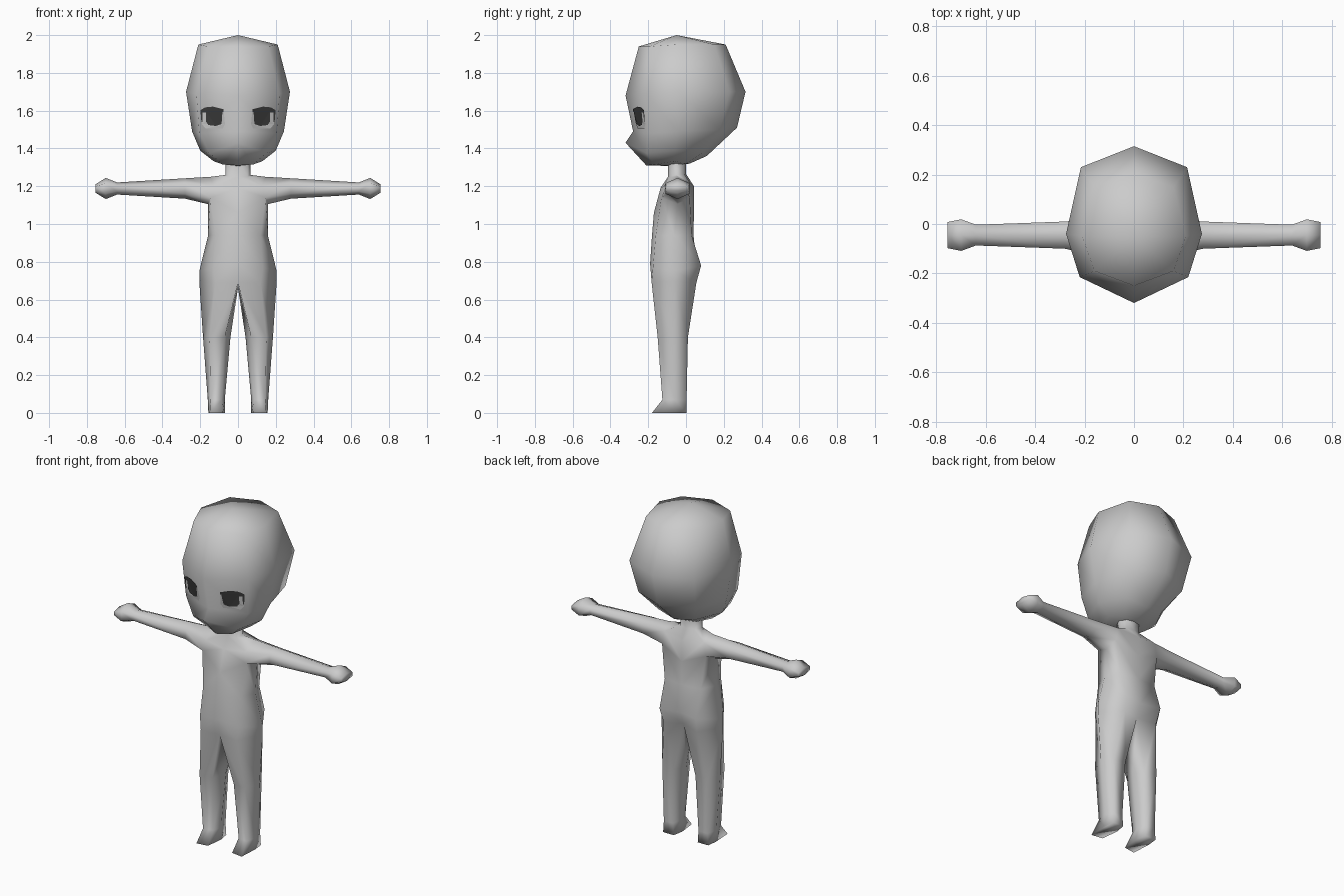
import bpy, bmesh, math
from mathutils import Vector

cube = bpy.data.objects.get("Cube")
if cube:
    bpy.data.objects.remove(cube, do_unlink=True)


def material(name, v):
    m = bpy.data.materials.new(name)
    m.use_nodes = True
    m.diffuse_color = (v, v, v, 1)
    m.node_tree.nodes["Principled BSDF"].inputs["Base Color"].default_value = (v, v, v, 1)
    return m


skin = material("grey skin", 0.6)
dark = material("dark eye", 0.045)


def bridge(bm, a, b, closed=False):
    n = len(a)
    for i in range(n if closed else n - 1):
        j = (i + 1) % n
        bm.faces.new((a[i], a[j], b[j], b[i]))


def half_ring(bm, f, fs, side, bs, b):
    """Front centre (y, z), three side corners (x, y, z), back centre (y, z)."""
    return [bm.verts.new(p) for p in ((0, *f), fs, side, bs, (0, *b))]


def finish(bm, name, angle=180):
    bmesh.ops.recalc_face_normals(bm, faces=bm.faces[:])
    me = bpy.data.meshes.new(name)
    bm.to_mesh(me)
    bm.free()
    me.materials.append(skin)
    ob = bpy.data.objects.new(name, me)
    bpy.context.collection.objects.link(ob)
    # mirror the finished half in place
    bpy.context.view_layer.objects.active = ob
    ob.select_set(True)
    mod = ob.modifiers.new("mirror", 'MIRROR')
    mod.use_clip = True
    bpy.ops.object.modifier_apply(modifier="mirror")
    bpy.ops.object.shade_smooth_by_angle(angle=math.radians(angle))
    ob.select_set(False)
    return ob


# Head: half rings from crown to chin, closed by a fan above and below
bm = bmesh.new()
rings = [half_ring(bm, *r) for r in (
    ((-.25, 1.94), (.16, -.19, 1.94), (.21, -.05, 1.95), (.16, .15, 1.95), (.21, 1.95)),
    ((-.32, 1.68), (.22, -.215, 1.69), (.275, -.04, 1.70), (.215, .23, 1.70), (.315, 1.70)),
    ((-.28, 1.49), (.205, -.2, 1.48), (.243, -.04, 1.49), (.19, .18, 1.50), (.27, 1.51)),
    ((-.32, 1.43), (.15, -.21, 1.375), (.2, -.06, 1.388), (.12, .09, 1.38), (.11, 1.36)),
    ((-.21, 1.31), (.08, -.17, 1.315), (.13, -.06, 1.333), (.07, 0, 1.32), (.02, 1.32)))]
for a, b in zip(rings, rings[1:]):
    bridge(bm, a, b)
for ring, tip in ((rings[0], (0, -.05, 2)), (rings[-1], (0, -.07, 1.307))):
    v = bm.verts.new(tip)
    for a, b in zip(ring, ring[1:]):
        bm.faces.new((a, b, v))
head = finish(bm, "head")

# Body: neck and torso as half rings, leaving the shoulder faces open for the arm
bm = bmesh.new()
torso = [half_ring(bm, *r) for r in (
    ((-.095, 1.34), (.05, -.085, 1.34), (.065, -.05, 1.34), (.045, -.01, 1.34), (0, 1.34)),
    ((-.095, 1.25), (.05, -.085, 1.25), (.065, -.05, 1.26), (.045, -.01, 1.265), (0, 1.265)),
    ((-.135, 1.19), (.13, -.115, 1.2), (.145, -.045, 1.25), (.13, .02, 1.22), (.042, 1.2)),
    ((-.17, 1.06), (.145, -.13, 1.14), (.158, -.045, 1.105), (.145, .02, 1.14), (.042, 1.08)),
    ((-.18, .94), (.12, -.16, .94), (.158, -.06, .94), (.12, .03, .94), (.04, .94)),
    ((-.19, .79), (.13, -.175, .77), (.205, -.06, .75), (.12, .08, .78), (.055, .78)),
    ((-.175, .69), (.12, -.182, .69), (.205, -.06, .70), (.11, .055, .69), (.025, .70)))]
for i, (a, b) in enumerate(zip(torso, torso[1:])):
    if i == 2:
        bridge(bm, a[:2], b[:2])
        bridge(bm, a[3:], b[3:])
    else:
        bridge(bm, a, b)


def limb(bm, start, loops):
    """Continue six-sided loops from an open rim and cap the end."""
    for pts in loops:
        loop = [bm.verts.new(p) for p in pts]
        bridge(bm, start, loop, True)
        start = loop
    bm.faces.new(start)


# Arm and hand: (x, half depth, half height)
arm = [[(x, -.045 + sy * d, 1.188 + sz * h)
        for sy, sz in ((-1, .5), (0, 1), (1, .5), (1, -.5), (0, -1), (-1, -.5))]
       for x, d, h in ((.28, .055, .054), (.64, .042, .032), (.70, .064, .056), (.755, .053, .022))]
up, low = torso[2], torso[3]
limb(bm, up[1:4] + low[3:0:-1], arm)

# Leg and foot: the hip rim closes through a shared crotch point
crotch = bm.verts.new((0, -.06, .66))
legs = [[(xi, yf, z), (xo, yf - .01, z), (side, -.06, z), (xo, yb, z), (xi, yb, z), (inner, -.06, z)]
        for z, xi, xo, side, inner, yf, yb in (
            (.40, .07, .15, .185, .04, -.14, .01),
            (.07, .085, .145, .16, .07, -.115, .003),
            (0, .08, .15, .157, .068, -.17, .003))]
limb(bm, torso[-1] + [crotch], legs)
body = finish(bm, "body")


# Eye details: thin plates laid on the face
def plate(name, outline, mat, lift):
    for sx, tag in ((1, "left"), (-1, "right")):
        bm = bmesh.new()
        pts = []
        for x, z in outline:
            ok, hit, n, _ = head.ray_cast(Vector((sx * x, -1, z)), Vector((0, 1, 0)))
            pts.append(bm.verts.new(hit + n * lift))
        f = bm.faces.new(pts)
        f.normal_update()
        if f.normal.y > 0:
            f.normal_flip()
        bmesh.ops.triangulate(bm, faces=[f])
        me = bpy.data.meshes.new(tag + "_" + name)
        bm.to_mesh(me)
        bm.free()
        me.materials.append(mat)
        bpy.context.collection.objects.link(bpy.data.objects.new(tag + "_" + name, me))


plate("eye_white", ((.08, 1.505), (.17, 1.505), (.19, 1.53), (.193, 1.6), (.075, 1.6), (.068, 1.53)), skin, .003)
plate("iris", ((.085, 1.53), (.115, 1.52), (.155, 1.525), (.168, 1.545), (.168, 1.6), (.08, 1.6)), dark, .006)
plate("upper_lash", ((.075, 1.595), (.19, 1.59), (.195, 1.605), (.17, 1.618), (.13, 1.622), (.075, 1.608)), dark, .006)
plate("outer_lash", ((.186, 1.54), (.191, 1.54), (.197, 1.605), (.184, 1.605)), dark, .006)
